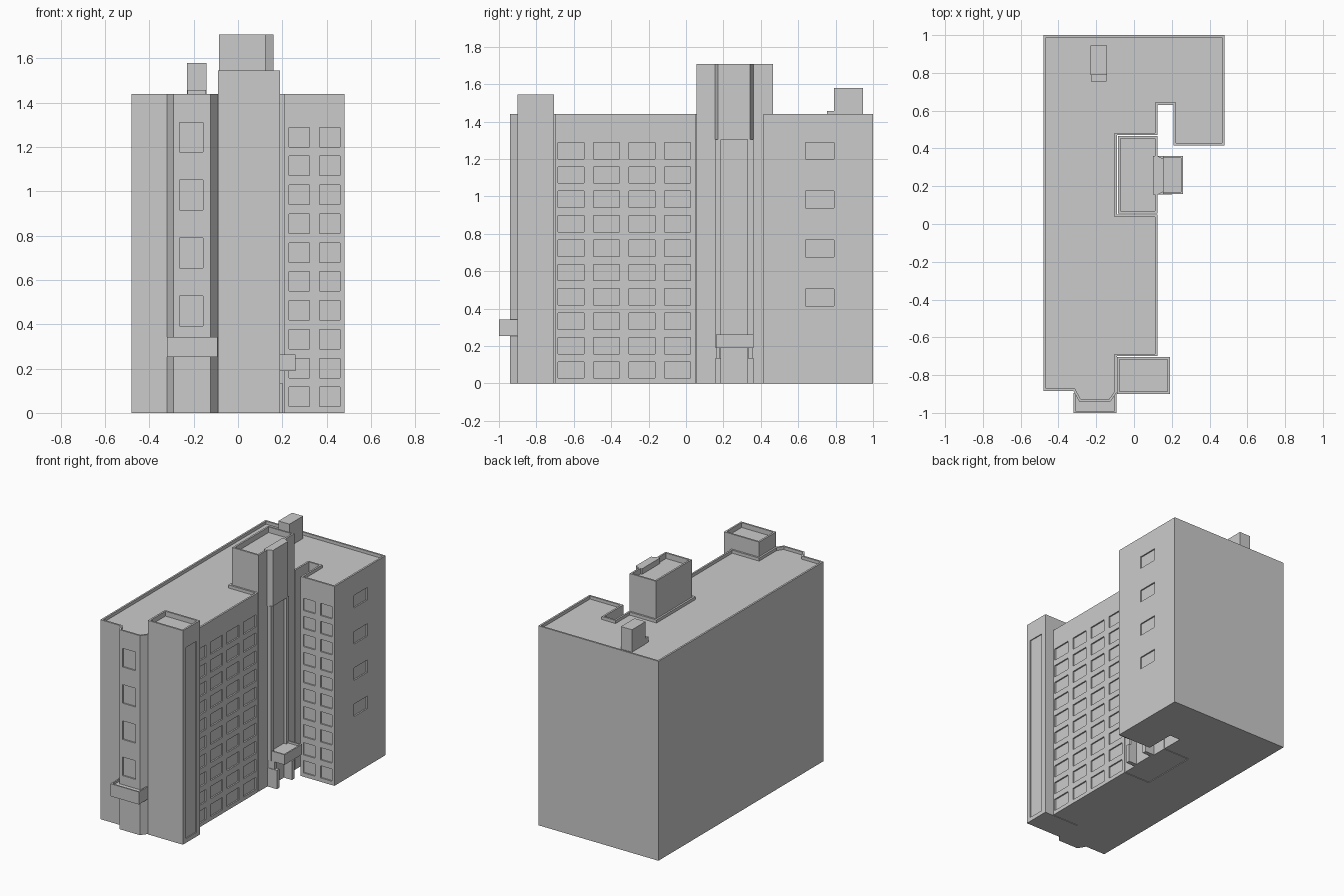
import bpy, bmesh

if "Cube" in bpy.data.objects:
    bpy.data.objects.remove(bpy.data.objects["Cube"])


def finish(bm, name):
    bmesh.ops.recalc_face_normals(bm, faces=bm.faces[:])
    me = bpy.data.meshes.new(name)
    bm.to_mesh(me)
    bm.free()
    ob = bpy.data.objects.new(name, me)
    bpy.context.collection.objects.link(ob)
    return ob


def prism(name, pts, z0, z1, rim=0, sink=0):
    """Extruded outline; with rim > 0 the top becomes a parapet around a sunken roof."""
    bm = bmesh.new()
    low = [bm.verts.new((x, y, z0)) for x, y in pts]
    high = [bm.verts.new((x, y, z1)) for x, y in pts]
    bm.faces.new(low[::-1])
    top = bm.faces.new(high)
    n = len(pts)
    for i in range(n):
        j = (i + 1) % n
        bm.faces.new((low[i], low[j], high[j], high[i]))
    bm.normal_update()
    if rim:
        bmesh.ops.inset_region(bm, faces=[top], thickness=rim, use_even_offset=True)
        roof = bmesh.ops.extrude_discrete_faces(bm, faces=[top])['faces'][0]
        bmesh.ops.translate(bm, vec=(0, 0, -sink), verts=roof.verts[:])
    return finish(bm, name)


def rect(x0, x1, y0, y1):
    return [(x0, y0), (x1, y0), (x1, y1), (x0, y1)]


def carve(ob, boxes):
    """Cut shallow recesses given as (centre, size) boxes."""
    bm = bmesh.new()
    for c, s in boxes:
        vs = bmesh.ops.create_cube(bm, size=1)['verts']
        bmesh.ops.scale(bm, vec=s, verts=vs)
        bmesh.ops.translate(bm, vec=c, verts=vs)
    cutter = finish(bm, ob.name + "_cutter")
    cutter.hide_render = True
    mod = ob.modifiers.new("recesses", 'BOOLEAN')
    mod.operation = 'DIFFERENCE'
    mod.solver = 'EXACT'
    mod.object = cutter
    bpy.context.view_layer.objects.active = ob
    bpy.ops.object.modifier_apply(modifier=mod.name)
    bpy.data.objects.remove(cutter)


# Main block: long slab, rear wing, stair notch and front bay, with parapet
outline = [(-.48, -.885), (-.32, -.885), (-.29, -.94), (-.125, -.94), (-.09, -.89),
           (-.09, -.70), (.125, -.70), (.125, .05), (-.09, .05), (-.09, .47),
           (.125, .47), (.125, .63), (.21, .63), (.21, .415), (.48, .415),
           (.48, 1), (-.48, 1)]
body = prism("main_building", outline, 0, 1.44, .013, .022)

# Window recesses
D = .02
windows = []
for i in range(10):
    z = .072 + i * .1303
    for x in (.277, .414):                      # wing front
        windows.append(((x, .415, z), (.092, D, .088)))
    for k in range(4):                          # long side wall
        windows.append(((.125, -.615 + k * .19, z), (D, .14, .088)))
for i in range(4):
    z = .46 + i * .2615
    windows.append(((-.211, -.94, z), (.104, D, .134)))   # front bay
    windows.append(((.48, .715, z), (D, .15, .09)))       # wing side
carve(body, windows)

# Front stair tower with a tall side recess
tower = prism("front_tower", rect(-.09, .19, -.90, -.705), 0, 1.545, .013, .035)
carve(tower, [((.19, -.805, .72), (.014, .12, 1.38))])

# Lift tower and its projecting shaft
prism("lift_tower", rect(-.085, .125, .055, .465), 0, 1.708, .013, .04)
prism("shaft_head", [(.10, .155), (.125, .155), (.16, .172), (.16, .343),
                     (.125, .36), (.10, .36)], 1.305, 1.708)
prism("shaft_core", rect(.10, .135, .185, .33), 0, 1.305)
for side, y in (("near", .157), ("far", .33)):
    prism("shaft_fin_" + side, rect(.10, .155, y, y + .03), .19, 1.305)
    prism("entrance_leg_" + side, rect(.10, .20, y, y + .03), 0, .135)
    prism("entrance_bracket_" + side, rect(.10, .18, y + .004, y + .026), .135, .19)
prism("entrance_canopy", rect(.11, .26, .16, .36), .19, .263, .01, .015)

# Balcony band on the front bay
prism("front_balcony", rect(-.32, -.092, -1, -.895), .253, .343, .01, .015)

# Roof chimney with low step
prism("chimney", rect(-.23, -.142, .79, .945), 1.41, 1.58)
prism("chimney_step", rect(-.228, -.145, .755, .79), 1.41, 1.457)
